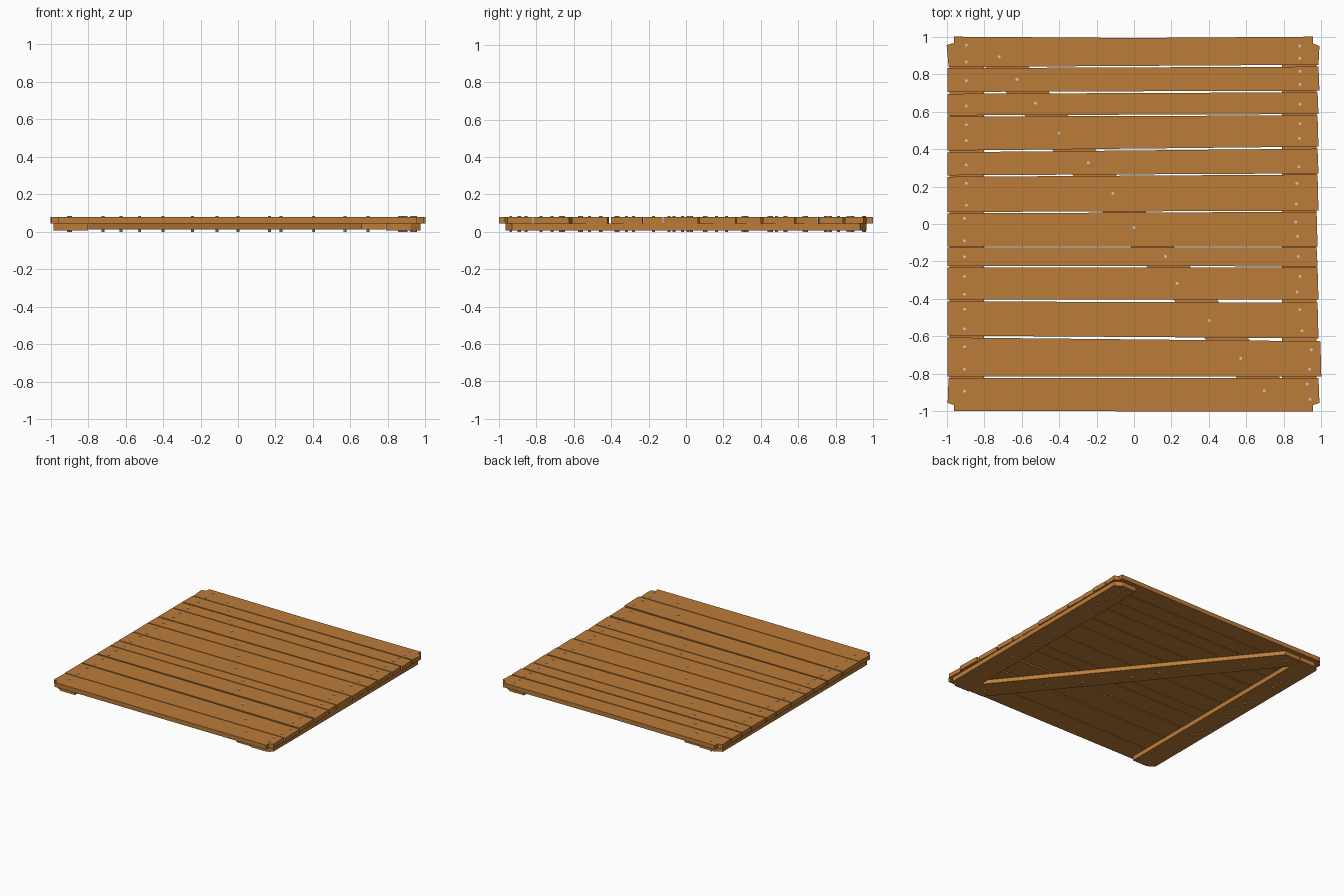
import bpy, bmesh

wood = bpy.data.materials.new("wood")
wood.diffuse_color = (0.50, 0.20, 0.04, 1)


def slab(name, outline, z0, z1):
    """Extrude a flat outline between two heights."""
    bm = bmesh.new()
    f = bm.faces.new([bm.verts.new((x, y, z0)) for x, y in outline])
    r = bmesh.ops.extrude_face_region(bm, geom=[f])
    for v in r["geom"]:
        if isinstance(v, bmesh.types.BMVert):
            v.co.z = z1
    bmesh.ops.recalc_face_normals(bm, faces=bm.faces)
    me = bpy.data.meshes.new(name)
    bm.to_mesh(me)
    bm.free()
    me.materials.append(wood)
    ob = bpy.data.objects.new(name, me)
    bpy.context.collection.objects.link(ob)
    return ob


# Planks: bottom/top y at left end, bottom/top y at right end, right end x
planks = [
    (0.705, 0.832, 0.712, 0.840, 0.99),
    (0.580, 0.695, 0.587, 0.703, 0.985),
    (0.392, 0.573, 0.413, 0.580, 0.985),
    (0.260, 0.383, 0.270, 0.402, 0.985),
    (0.064, 0.252, 0.071, 0.264, 0.985),
    (-0.119, 0.057, -0.119, 0.065, 0.98),
    (-0.224, -0.126, -0.226, -0.126, 0.98),
    (-0.402, -0.231, -0.402, -0.233, 0.985),
    (-0.596, -0.413, -0.610, -0.420, 0.985),
    (-0.815, -0.606, -0.815, -0.626, 1.0),
]
ZP0, ZP1 = 0.045, 0.08
for i, (a, b, c, d, xr) in enumerate(planks):
    slab(f"plank_{i + 2}", [(-0.995, a), (xr, c), (xr - 0.005, d), (-0.995, b)], ZP0, ZP1)

# End planks with notched outer corners
slab("plank_1", [(-0.99, 0.838), (0.985, 0.850), (0.99, 0.950), (0.955, 0.965), (0.955, 1.0),
                 (0, 0.993), (-0.96, 1.0), (-0.96, 0.967), (-1.0, 0.955)], ZP0, ZP1)
slab("plank_12", [(-0.99, -0.821), (-0.995, -0.955), (-0.96, -0.967), (-0.96, -0.997), (0.02, -1.0),
                  (0.955, -1.0), (0.955, -0.967), (0.99, -0.955), (0.985, -0.821)], ZP0, ZP1)

# Two battens with clipped outer corners, and the diagonal brace between them
ZB0, ZB1 = 0.008, 0.044
slab("left_batten", [(-0.80, -0.965), (-0.80, 0.965), (-0.93, 0.965), (-0.985, 0.93),
                     (-0.985, -0.93), (-0.93, -0.965)], ZB0, ZB1)
slab("right_batten", [(0.79, -0.965), (0.92, -0.965), (0.975, -0.93), (0.975, 0.93),
                      (0.92, 0.965), (0.79, 0.965)], ZB0, ZB1)
slab("diagonal_brace", [(-0.797, 0.845), (-0.797, 0.96), (-0.66, 0.96),
                        (0.787, -0.83), (0.787, -0.96), (0.66, -0.96)], ZB0 + 0.003, ZB1)

# Nail positions: y values down each batten, points along the brace
left_y = [0.955, 0.865, 0.765, 0.63, 0.53, 0.445, 0.315, 0.217, 0.10, 0.03, -0.09,
          -0.175, -0.28, -0.375, -0.455, -0.56, -0.655, -0.775, -0.893]
right = [(0.885, 0.95), (0.885, 0.885), (0.887, 0.815), (0.887, 0.745), (0.887, 0.64),
         (0.887, 0.535), (0.883, 0.457), (0.88, 0.305), (0.87, 0.217), (0.867, 0.107),
         (0.863, 0.01), (0.873, -0.065), (0.877, -0.173), (0.887, -0.28), (0.87, -0.363),
         (0.885, -0.457), (0.897, -0.57), (0.947, -0.672), (0.937, -0.775), (0.925, -0.855),
         (0.94, -0.937)]
brace = [(-0.72, 0.893), (-0.625, 0.772), (-0.527, 0.645), (-0.40, 0.485), (-0.243, 0.327),
         (-0.113, 0.163), (0, -0.018), (0.168, -0.173), (0.23, -0.317), (0.402, -0.515),
         (0.57, -0.717), (0.695, -0.89)]
spots = [(-0.895 - (0.01 if y < 0.05 else 0), y) for y in left_y] + right + brace


def nail_heads(name, z0, z1):
    """Small eight-sided heads joined in one mesh."""
    bm = bmesh.new()
    for x, y in spots:
        r = bmesh.ops.create_cone(bm, cap_ends=True, segments=8, radius1=0.008, radius2=0.008,
                                  depth=z1 - z0)
        bmesh.ops.translate(bm, verts=r["verts"], vec=(x, y, (z0 + z1) / 2))
    me = bpy.data.meshes.new(name)
    bm.to_mesh(me)
    bm.free()
    bpy.context.collection.objects.link(bpy.data.objects.new(name, me))


nail_heads("top_nail_heads", ZP1 - 0.002, ZP1 + 0.004)
nail_heads("bottom_nail_heads", 0.004, 0.012)
for v in bpy.data.meshes["bottom_nail_heads"].vertices:
    if v.co.z < 0.008:
        v.co.z = 0.0
